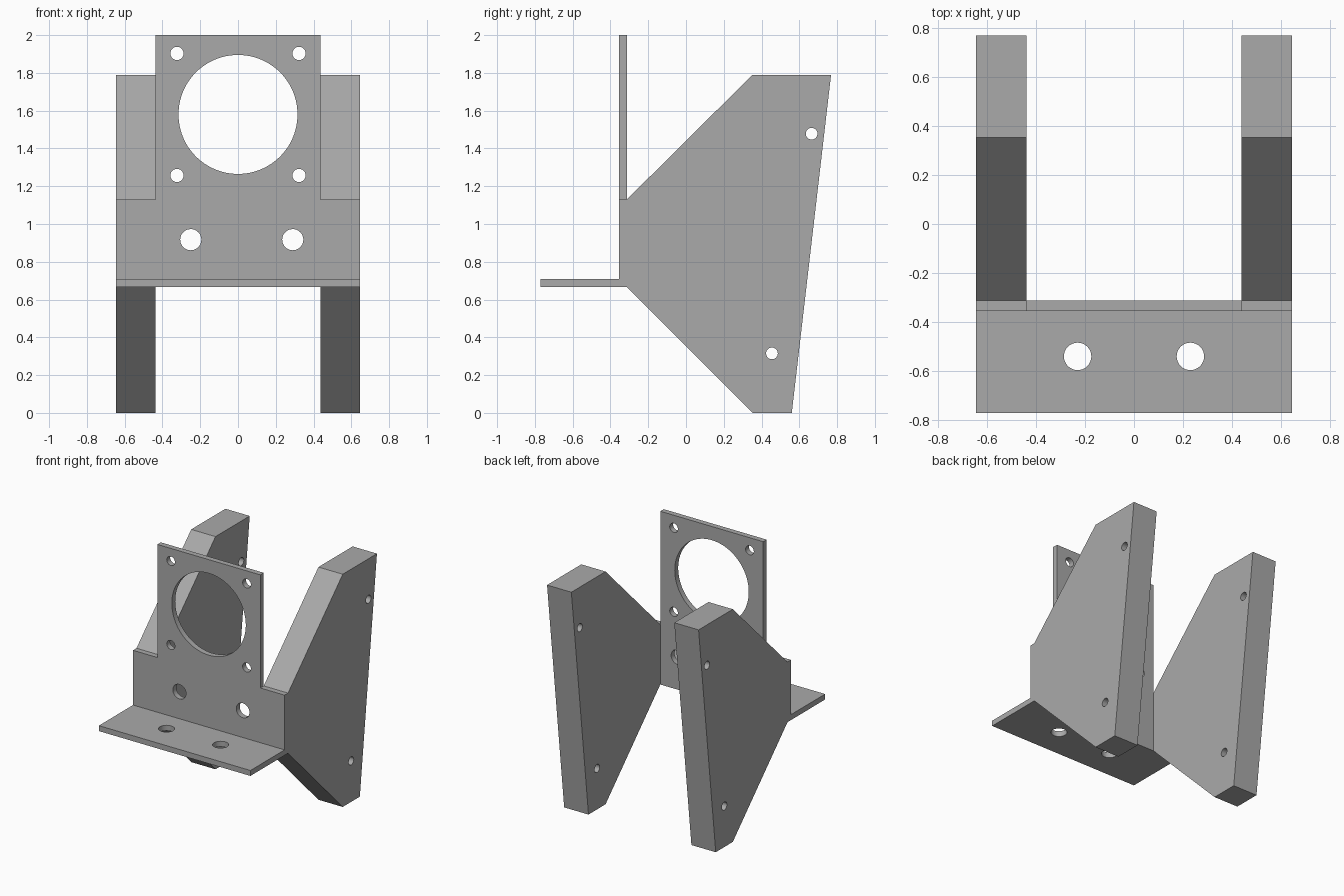
import bpy, bmesh, math
from mathutils import Vector

if "Cube" in bpy.data.objects:
    bpy.data.objects.remove(bpy.data.objects["Cube"])

steel = bpy.data.materials.new("grey")
steel.diffuse_color = (0.4, 0.4, 0.4, 1)
steel.use_nodes = True
steel.node_tree.nodes["Principled BSDF"].inputs["Base Color"].default_value = steel.diffuse_color

# Maps (u, v, depth) to world for a profile extruded along each axis
PLACE = {
    "x": lambda u, v, d: Vector((d, u, v)),
    "y": lambda u, v, d: Vector((u, d, v)),
    "z": lambda u, v, d: Vector((u, v, d)),
}


def prism(name, axis, profile, d0, d1):
    """Extrude a 2D outline along an axis from d0 to d1."""
    bm = bmesh.new()
    face = bm.faces.new([bm.verts.new(PLACE[axis](u, v, d0)) for u, v in profile])
    new = bmesh.ops.extrude_face_region(bm, geom=[face])["geom"]
    verts = [g for g in new if isinstance(g, bmesh.types.BMVert)]
    bmesh.ops.translate(bm, verts=verts, vec=PLACE[axis](0, 0, d1 - d0))
    bmesh.ops.recalc_face_normals(bm, faces=bm.faces)
    mesh = bpy.data.meshes.new(name)
    bm.to_mesh(mesh)
    bm.free()
    mesh.materials.append(steel)
    obj = bpy.data.objects.new(name, mesh)
    bpy.context.collection.objects.link(obj)
    return obj


def circle(u, v, r, n):
    return [(u + r * math.cos(2 * math.pi * i / n), v + r * math.sin(2 * math.pi * i / n))
            for i in range(n)]


def combine(target, tool, operation):
    """Apply a boolean and discard the tool object."""
    mod = target.modifiers.new("boolean", "BOOLEAN")
    mod.operation, mod.solver, mod.object = operation, "EXACT", tool
    bpy.context.view_layer.objects.active = target
    bpy.ops.object.modifier_apply(modifier=mod.name)
    bpy.data.objects.remove(tool)


def drill(target, axis, u, v, r, d0, d1, n=32):
    combine(target, prism("drill", axis, circle(u, v, r, n), d0, d1), "DIFFERENCE")


W, IN = 0.645, 0.438            # outer half width, inner half width
FRONT, BACK = -0.355, -0.313    # plate thickness in y
LOW, STEP = 0.667, 1.13         # plate bottom and shoulder heights

# Stepped mounting plate
bracket = prism("mounting_bracket", "y",
                [(-W, LOW), (W, LOW), (W, STEP), (IN, STEP), (IN, 2), (-IN, 2),
                 (-IN, STEP), (-W, STEP)], FRONT, BACK)

# Front flange
flange = prism("flange", "z", [(-W, -0.77), (W, -0.77), (W, BACK), (-W, BACK)], LOW, 0.709)
combine(bracket, flange, "UNION")

# Side arms, running into the plate
arm_profile = [(FRONT, LOW), (BACK, LOW), (0.352, 0), (0.56, 0), (0.768, 1.79),
               (0.352, 1.79), (BACK, STEP), (FRONT, STEP)]
for side in (-1, 1):
    combine(bracket, prism("side_arm", "x", arm_profile, side * IN, side * W), "UNION")

# Motor opening and its four screw holes
drill(bracket, "y", 0, 1.58, 0.315, -0.5, -0.2, 96)
for x in (-0.323, 0.323):
    for z in (1.257, 1.903):
        drill(bracket, "y", x, z, 0.035, -0.5, -0.2)

# Lower plate holes and flange holes
for x in (-0.25, 0.29):
    drill(bracket, "y", x, 0.917, 0.056, -0.5, -0.2)
for x in (-0.23, 0.23):
    drill(bracket, "z", x, -0.54, 0.056, 0.5, 0.8)

# Cross holes through both arms
for y, z in ((0.665, 1.478), (0.455, 0.315)):
    drill(bracket, "x", y, z, 0.031, -1, 1)

# Smooth hole walls, sharp outlines
bpy.ops.object.select_all(action="DESELECT")
bracket.select_set(True)
bpy.context.view_layer.objects.active = bracket
bpy.ops.object.shade_smooth_by_angle(angle=math.radians(30))
